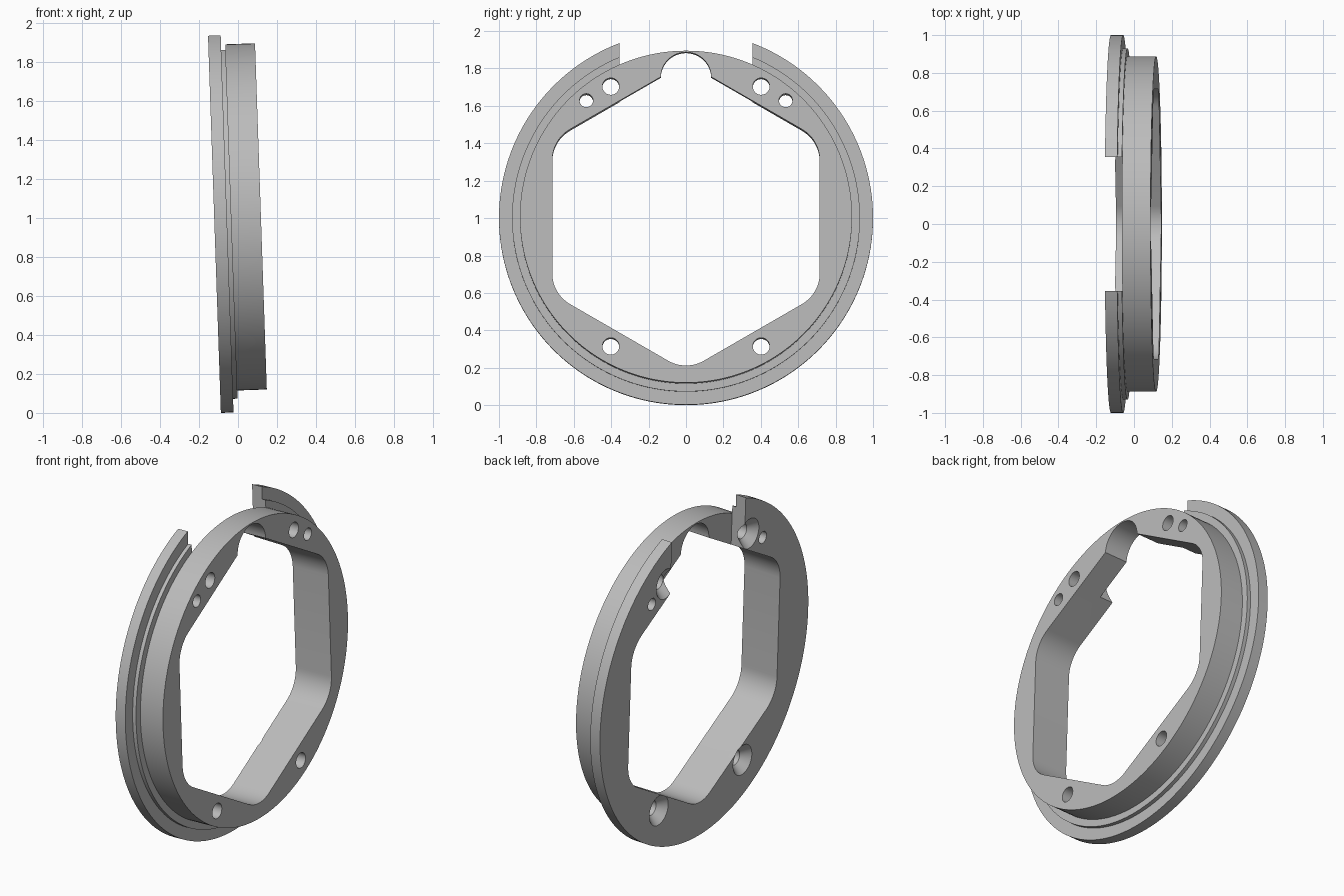
import bpy, bmesh, math
from mathutils import Matrix

cube = bpy.data.objects.get("Cube")
if cube:
    bpy.data.objects.remove(cube, do_unlink=True)

BACK, LEDGE, STEP, FRONT = -0.122, -0.057, -0.034, 0.1175   # depths along the ring axis


def make_object(name, bm):
    bmesh.ops.recalc_face_normals(bm, faces=bm.faces)
    mesh = bpy.data.meshes.new(name)
    bm.to_mesh(mesh)
    bm.free()
    obj = bpy.data.objects.new(name, mesh)
    bpy.context.collection.objects.link(obj)
    return obj


def circle(y, z, r, n=48):
    return [(y + r * math.cos(math.tau * i / n), z + r * math.sin(math.tau * i / n)) for i in range(n)]


def loft(name, sections):
    """Closed solid through (x, outline) sections along the axis."""
    bm = bmesh.new()
    rings = [[bm.verts.new((x, y, z)) for y, z in outline] for x, outline in sections]
    for a, b in zip(rings, rings[1:]):
        for i in range(len(a)):
            j = (i + 1) % len(a)
            bm.faces.new((a[i], a[j], b[j], b[i]))
    bm.faces.new(rings[0])
    bm.faces.new(rings[-1])
    return make_object(name, bm)


def rounded_hexagon(apothem, radius, steps=10):
    """Hexagon with upright sides and filleted corners."""
    pts = []
    reach = (apothem - radius) / math.cos(math.pi / 6)
    for k in range(6):
        mid = math.pi / 6 + k * math.pi / 3
        cy, cz = reach * math.cos(mid), reach * math.sin(mid)
        for s in range(steps + 1):
            t = mid - math.pi / 6 + s / steps * math.pi / 3
            pts.append((cy + radius * math.cos(t), cz + radius * math.sin(t)))
    return pts


# Stepped ring: wide flange, narrow ledge, main body
outer, ledge, body = (circle(0, 0, r, 160) for r in (1.0, 0.93, 0.888))
ring = loft("mounting_ring", [(BACK, outer), (LEDGE, outer), (LEDGE, ledge),
                              (STEP, ledge), (STEP, body), (FRONT, body)])

# Cutters: hexagonal opening, top relief, flange gap, screw holes
cutters = [
    loft("opening_cutter", [(-0.3, rounded_hexagon(0.715, 0.19)), (0.3, rounded_hexagon(0.715, 0.19))]),
    loft("relief_cutter", [(-0.3, circle(0, 0.745, 0.135)), (0.3, circle(0, 0.745, 0.135))]),
    loft("gap_cutter", [(x, [(-0.355, 0.4), (0.355, 0.4), (0.355, 1.2), (-0.355, 1.2)]) for x in (-0.3, STEP)]),
]
for side in (-1, 1):
    y = 0.402 * side
    for z in (0.697, -0.693):
        wide, narrow = circle(y, z, 0.09), circle(y, z, 0.045)
        cutters.append(loft("countersunk_hole_cutter",
                            [(-0.3, wide), (BACK, wide), (BACK + 0.05, narrow), (0.3, narrow)]))
    small = circle(0.533 * side, 0.622, 0.036)
    cutters.append(loft("small_hole_cutter", [(-0.3, small), (0.3, small)]))

bpy.context.view_layer.objects.active = ring
ring.select_set(True)
for cutter in cutters:
    cutter.hide_render = True
    mod = ring.modifiers.new("cut", 'BOOLEAN')
    mod.operation = 'DIFFERENCE'
    mod.solver = 'EXACT'
    mod.object = cutter
    bpy.ops.object.modifier_apply(modifier=mod.name)
    bpy.data.objects.remove(cutter, do_unlink=True)

# Lean the ring back slightly and rest it on the ground
ring.data.transform(Matrix.Rotation(math.radians(-1.95), 4, 'Y'))
ring.data.transform(Matrix.Translation((0, 0, -min(v.co.z for v in ring.data.vertices))))

# Plain grey finish
grey = bpy.data.materials.new("plain_grey")
grey.use_nodes = True
colour = (0.5, 0.5, 0.5, 1.0)
grey.diffuse_color = colour
grey.node_tree.nodes["Principled BSDF"].inputs["Base Color"].default_value = colour
ring.data.materials.clear()
ring.data.materials.append(grey)
for poly in ring.data.polygons:
    poly.material_index = 0
bpy.ops.object.shade_smooth_by_angle(angle=math.radians(25))
